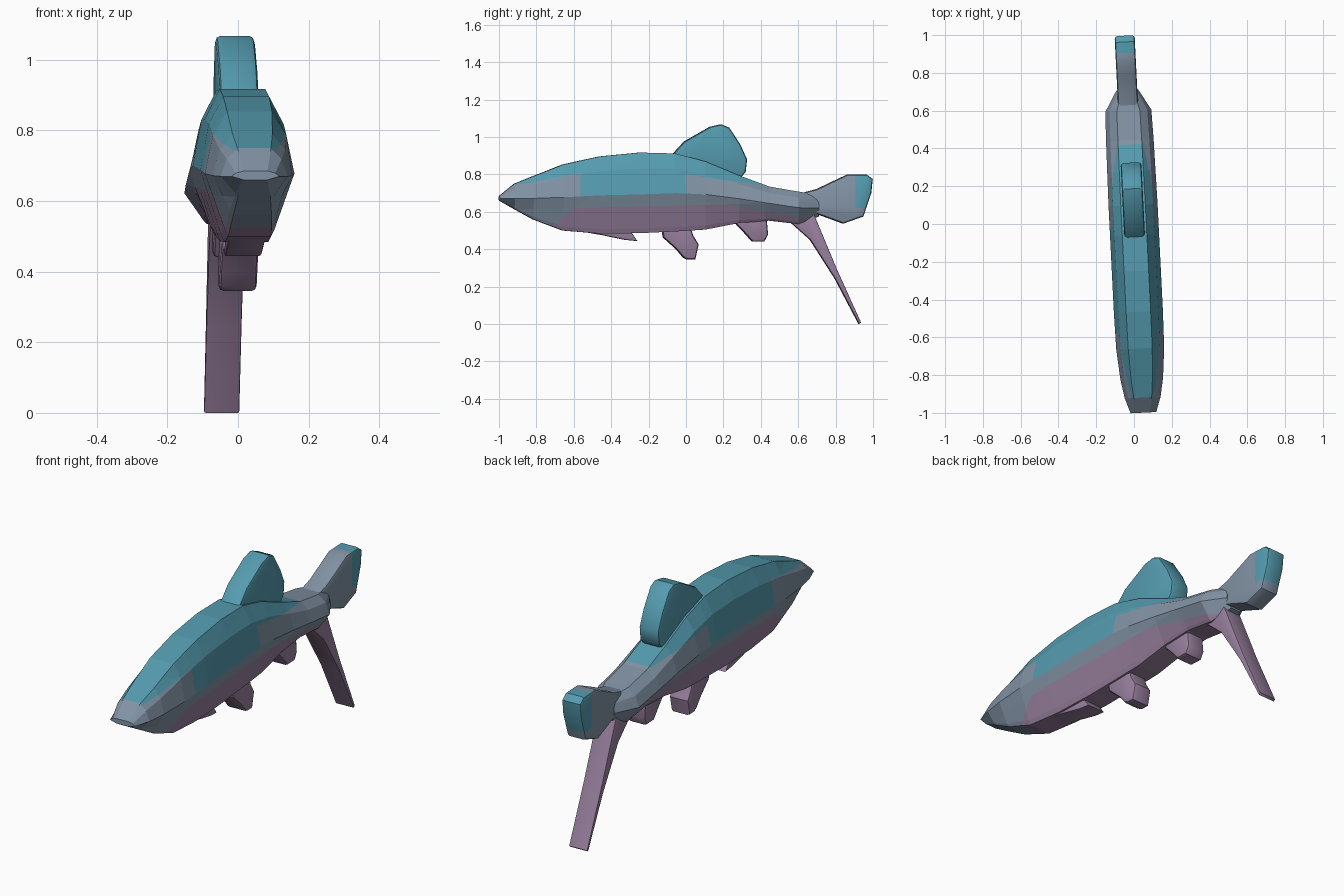
import bpy, bmesh, math
from mathutils import Vector

if "Cube" in bpy.data.objects:
    bpy.data.objects.remove(bpy.data.objects["Cube"])

YAW = math.atan(0.05)  # the whole fish is turned slightly


def material(name, rgb):
    m = bpy.data.materials.new(name)
    m.diffuse_color = (*rgb, 1)
    m.use_nodes = True
    m.node_tree.nodes["Principled BSDF"].inputs["Base Color"].default_value = m.diffuse_color
    return m


TEAL = material("teal back", (0.09, 0.33, 0.43))
GREY = material("blue grey side", (0.223, 0.29, 0.375))
PINK = material("mauve belly", (0.314, 0.216, 0.342))


def finish(bm, name, mats):
    bmesh.ops.recalc_face_normals(bm, faces=bm.faces[:])
    me = bpy.data.meshes.new(name)
    bm.to_mesh(me)
    bm.free()
    for m in mats:
        me.materials.append(m)
    ob = bpy.data.objects.new(name, me)
    ob.rotation_euler.z = YAW
    bpy.context.collection.objects.link(ob)
    return ob


def cut(bm, a, b):
    """Slice the mesh along a line given by two (y, z) points."""
    bmesh.ops.bisect_plane(bm, geom=bm.verts[:] + bm.edges[:] + bm.faces[:], dist=1e-5,
                           plane_co=(0, *a), plane_no=Vector((0, a[1] - b[1], b[0] - a[0])).normalized())


def above(y, z, a, b):
    return z > a[1] + (b[1] - a[1]) * (y - a[0]) / (b[0] - a[0])


# Body: lofted rings of (y, top, mid, bottom, half width)
STATIONS = [
    (-1.0, 0.685, 0.67, 0.66, 0.068), (-0.92, 0.75, 0.67, 0.615, 0.095),
    (-0.82, 0.79, 0.672, 0.56, 0.113), (-0.66, 0.853, 0.678, 0.50, 0.127),
    (-0.465, 0.896, 0.688, 0.484, 0.13), (-0.25, 0.917, 0.693, 0.486, 0.13),
    (-0.06, 0.912, 0.70, 0.495, 0.13), (0.1, 0.87, 0.693, 0.505, 0.13),
    (0.28, 0.795, 0.67, 0.54, 0.128), (0.444, 0.735, 0.645, 0.553, 0.126),
    (0.6, 0.708, 0.622, 0.535, 0.122), (0.71, 0.69, 0.62, 0.575, 0.058)]
bm = bmesh.new()
rings = []
for y, t, m, b, w in STATIONS:
    half = [(0.48 * w, b), (0.56 * w, b + 0.12 * (m - b)), (w, m),
            (0.82 * w, m + 0.62 * (t - m)), (0.5 * w, t)]
    loop = half + [(-x, z) for x, z in reversed(half)]
    rings.append([bm.verts.new((x, y, z)) for x, z in loop])
for r, s in zip(rings, rings[1:]):
    for i in range(len(r)):
        j = (i + 1) % len(r)
        bm.faces.new((r[i], r[j], s[j], s[i]))
bm.faces.new(rings[0])
bm.faces.new(rings[-1])

# Colour borders on the body
BELLY = [((-0.74, 0.51), (-0.6, 0.62)), ((-0.6, 0.62), (0.2, 0.64)), ((0.2, 0.64), (0.7, 0.55))]
FRONT = ((-0.85, 0.755), (-0.6, 0.80))
REAR = ((0.0, 0.80), (0.44, 0.735))
for line in BELLY + [FRONT, REAR]:
    cut(bm, *line)
for y in (-0.92, -0.57, -0.01, 0.42):
    cut(bm, (y, 0), (y, 1))
for f in bm.faces:
    c = f.calc_center_median()
    y, z = c.y, c.z
    mid = next((p[2] + (q[2] - p[2]) * (y - p[0]) / (q[0] - p[0])
                for p, q in zip(STATIONS, STATIONS[1:]) if p[0] <= y <= q[0]), 0.67)
    if not any(above(y, z, *l) for l in BELLY):
        f.material_index = 2
    elif -0.57 < y < -0.01:
        f.material_index = 1 if z > mid else 0
    elif -0.92 < y < -0.57:
        f.material_index = 1 if above(y, z, *FRONT) else 0
    elif -0.01 < y < 0.42:
        f.material_index = 1 if above(y, z, *REAR) else 0
finish(bm, "body", [GREY, TEAL, PINK])


def fin(name, outline, half, mats, bevel=0.015, tip_cut=None):
    """Thick slab from a (y, z) side outline with softened rims."""
    bm = bmesh.new()
    sides = [[bm.verts.new((s * half, y, z)) for y, z in outline] for s in (-1, 1)]
    caps = [bm.faces.new(v) for v in sides]
    n = len(outline)
    for i in range(n):
        j = (i + 1) % n
        bm.faces.new((sides[0][i], sides[0][j], sides[1][j], sides[1][i]))
    bmesh.ops.recalc_face_normals(bm, faces=bm.faces[:])
    rims = list({e for f in caps for e in f.edges})
    bmesh.ops.bevel(bm, geom=rims, offset=bevel, segments=2, profile=0.5,
                    affect='EDGES', clamp_overlap=True)
    if tip_cut:
        y0, z0 = tip_cut
        cut(bm, (y0, 0), (y0, 1))
        cut(bm, (0, z0), (1, z0))
        for f in bm.faces:
            c = f.calc_center_median()
            f.material_index = int(c.y > y0 and c.z > z0)
    ob = finish(bm, name, mats)
    bpy.context.view_layer.objects.active = ob
    ob.select_set(True)
    bpy.ops.object.shade_smooth_by_angle(angle=math.radians(32))
    ob.select_set(False)


fin("dorsal_fin", [(-0.08, 0.90), (-0.01, 0.976), (0.128, 1.055), (0.187, 1.068), (0.23, 1.05),
                   (0.289, 0.96), (0.325, 0.88), (0.318, 0.815), (0.294, 0.785), (0.2, 0.77),
                   (0.0, 0.82)], 0.055, [TEAL])
fin("tail_upper_lobe", [(0.58, 0.69), (0.7, 0.722), (0.79, 0.765), (0.865, 0.80), (0.965, 0.80),
                        (0.998, 0.775), (0.99, 0.70), (0.948, 0.575), (0.84, 0.537),
                        (0.69, 0.592), (0.58, 0.60)], 0.053, [GREY, TEAL], 0.015, (0.905, 0.62))
fin("tail_lower_lobe", [(0.56, 0.56), (0.567, 0.537), (0.663, 0.452), (0.797, 0.243), (0.925, 0.0),
                        (0.935, 0.008), (0.807, 0.29), (0.684, 0.585), (0.64, 0.61)],
    0.05, [PINK], 0.004)
fin("pelvic_fin", [(-0.134, 0.53), (-0.123, 0.463), (-0.053, 0.40), (-0.016, 0.356), (0.005, 0.345),
                   (0.048, 0.345), (0.066, 0.425), (0.037, 0.473), (0.016, 0.54)], 0.053, [PINK])
fin("anal_fin", [(0.262, 0.56), (0.267, 0.535), (0.315, 0.484), (0.353, 0.441), (0.417, 0.441),
                 (0.438, 0.479), (0.428, 0.58)], 0.052, [PINK])
fin("throat_fin", [(-0.56, 0.515), (-0.545, 0.492), (-0.44, 0.474), (-0.326, 0.45), (-0.262, 0.444),
                   (-0.29, 0.484), (-0.34, 0.515)], 0.052, [PINK], 0.006)
